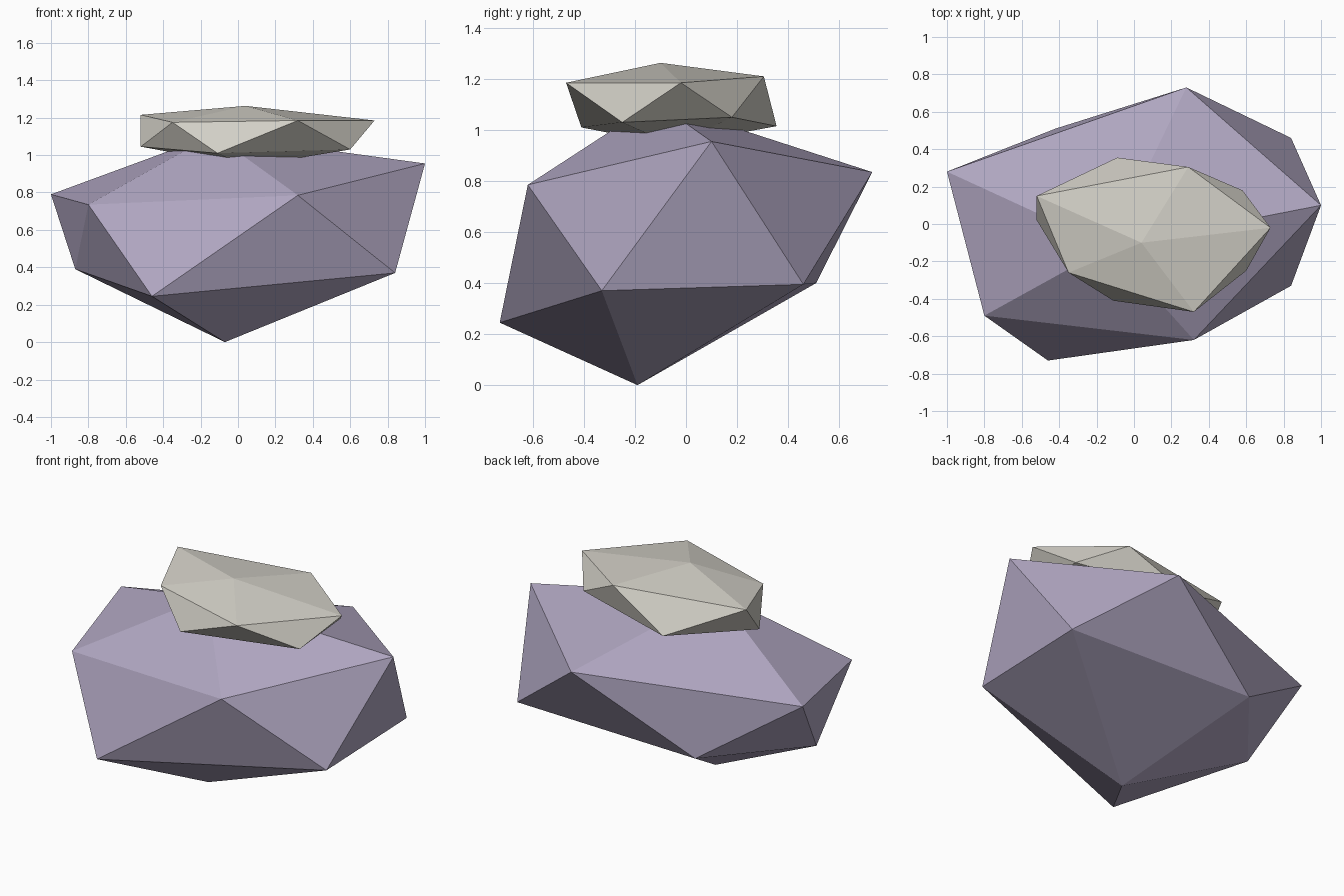
import bpy


def material(name, rgb):
    m = bpy.data.materials.new(name)
    m.diffuse_color = (*rgb, 1)
    return m


def boulder(name, top, upper, lower, bottom, mat):
    """Twenty-sided stone: two staggered rings of five corners, capped by two tips."""
    verts = [top, *upper, *lower, bottom]
    faces = []
    for i in range(5):
        j = (i + 1) % 5
        u, un, l, ln = 1 + i, 1 + j, 6 + i, 6 + j
        faces += [(0, u, un), (u, l, un), (un, l, ln), (l, 11, ln)]
    mesh = bpy.data.meshes.new(name)
    mesh.from_pydata(verts, [], faces)
    mesh.materials.append(mat)
    mesh.update()
    obj = bpy.data.objects.new(name, mesh)
    bpy.context.collection.objects.link(obj)
    return obj


# Large lilac stone at the base
boulder("base_stone",
        (-0.13, -0.12, 1.11),
        [(0.32, -0.62, 0.785), (1.0, 0.10, 0.955), (0.28, 0.73, 0.835),
         (-1.0, 0.28, 0.79), (-0.80, -0.49, 0.735)],
        [(0.84, -0.33, 0.37), (0.84, 0.46, 0.395), (-0.42, 0.51, 0.40),
         (-0.87, -0.04, 0.39), (-0.46, -0.73, 0.245)],
        (-0.07, -0.19, 0.0),
        material("lilac_stone", (0.43, 0.38, 0.53)))

# Flat pale stone balanced on top
boulder("cap_stone",
        (0.04, -0.10, 1.263),
        [(0.32, -0.47, 1.185), (0.73, -0.02, 1.185), (0.29, 0.305, 1.21),
         (-0.52, 0.15, 1.215), (-0.35, -0.26, 1.175)],
        [(0.60, -0.25, 1.03), (0.58, 0.18, 1.05), (-0.09, 0.355, 1.015),
         (-0.52, 0.02, 1.045), (-0.11, -0.41, 1.01)],
        (0.05, -0.05, 0.94),
        material("pale_stone", (0.65, 0.63, 0.57)))
